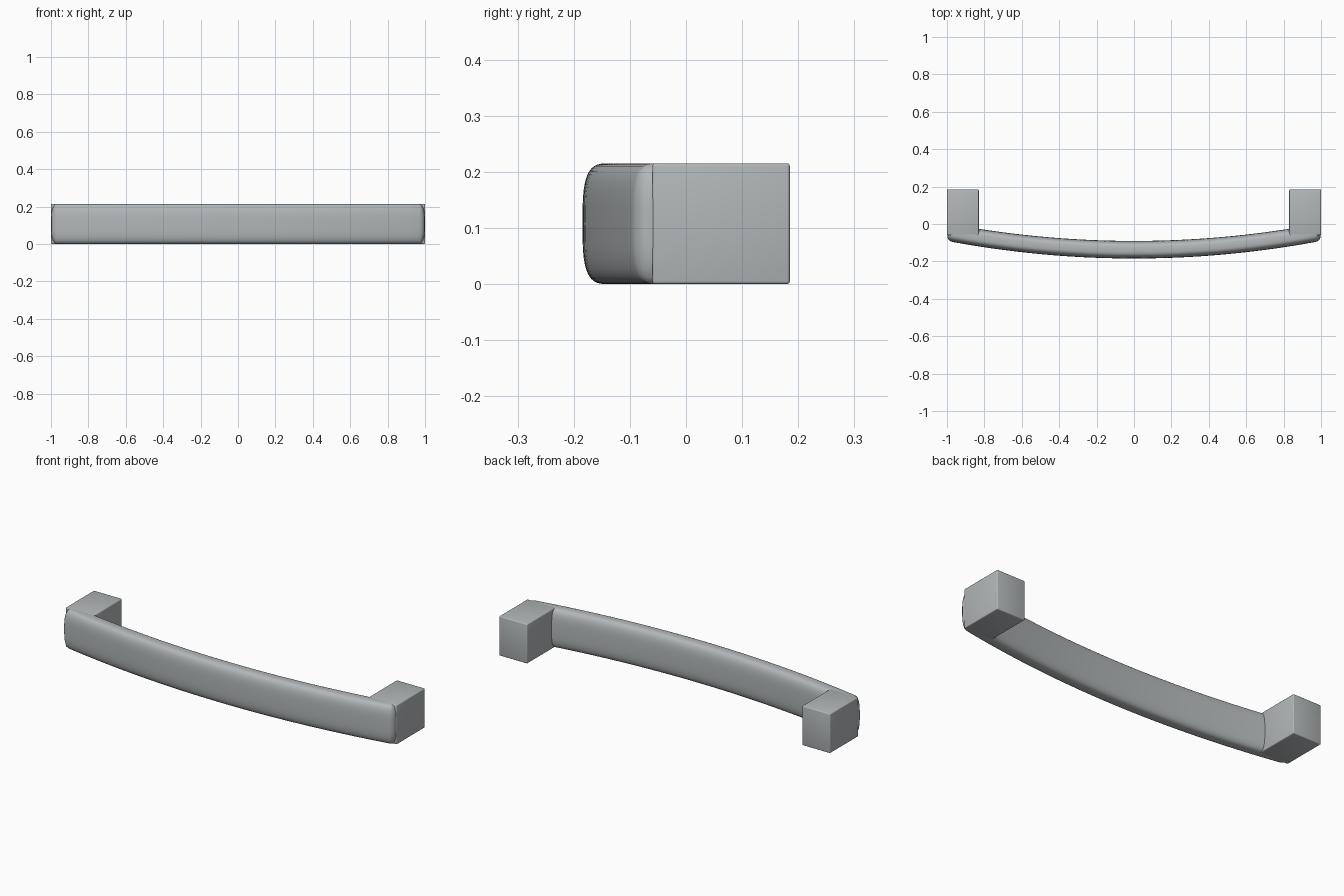
import bpy, bmesh, math

if "Cube" in bpy.data.objects:
    bpy.data.objects.remove(bpy.data.objects["Cube"])

HEIGHT = 0.215
MID_Z = HEIGHT / 2

metal = bpy.data.materials.new("grey_metal")
metal.diffuse_color = (0.45, 0.475, 0.485, 1)
metal.use_nodes = True
metal.node_tree.nodes["Principled BSDF"].inputs["Base Color"].default_value = metal.diffuse_color


def add_object(name, bm):
    bmesh.ops.recalc_face_normals(bm, faces=bm.faces)
    mesh = bpy.data.meshes.new(name)
    bm.to_mesh(mesh)
    bm.free()
    mesh.materials.append(metal)
    obj = bpy.data.objects.new(name, mesh)
    bpy.context.collection.objects.link(obj)
    bpy.context.view_layer.objects.active = obj
    obj.select_set(True)
    bpy.ops.object.shade_smooth_by_angle(angle=math.radians(35))
    obj.select_set(False)
    return obj


def mounting_block(name, side):
    bm = bmesh.new()
    bmesh.ops.create_cube(bm, size=1)
    bmesh.ops.scale(bm, vec=(0.17, 0.245, HEIGHT), verts=bm.verts)
    bmesh.ops.translate(bm, vec=(side * 0.915, 0.0625, MID_Z), verts=bm.verts)
    bmesh.ops.bevel(bm, geom=bm.edges[:], offset=0.005, segments=3,
                    profile=0.5, affect='EDGES')
    add_object(name, bm)


def spow(v, p):
    return math.copysign(abs(v) ** p, v)


# Bowed grip: rounded section swept along a shallow parabola, eased at both ends
def grip():
    bm = bmesh.new()
    sides, end, cap = 48, 0.998, 0.028
    body = end - cap
    stations = [(-body + 2 * body * i / 40, 0.0) for i in range(41)]
    turn = [i / 6 * math.pi / 2 for i in range(1, 7)]
    tips = [(body + cap * math.sin(a), 1 - math.cos(a)) for a in turn]
    stations = [(-x, e) for x, e in reversed(tips)] + stations + tips
    rings = []
    for x, ease in stations:
        cy = -0.1375 + 0.094 * x * x - 0.003 * ease
        half_y = 0.047 - 0.027 * ease
        half_z = MID_Z - 0.07 * ease
        ring = []
        for k in range(sides):
            a = 2 * math.pi * k / sides
            ring.append(bm.verts.new((x, cy + half_y * spow(math.cos(a), 0.6),
                                      MID_Z + half_z * spow(math.sin(a), 0.6))))
        rings.append(ring)
    for r0, r1 in zip(rings, rings[1:]):
        for k in range(sides):
            n = (k + 1) % sides
            bm.faces.new((r0[k], r0[n], r1[n], r1[k]))
    bm.faces.new(rings[0])
    bm.faces.new(rings[-1])
    add_object("curved_grip", bm)


grip()
mounting_block("left_mount", -1)
mounting_block("right_mount", 1)
